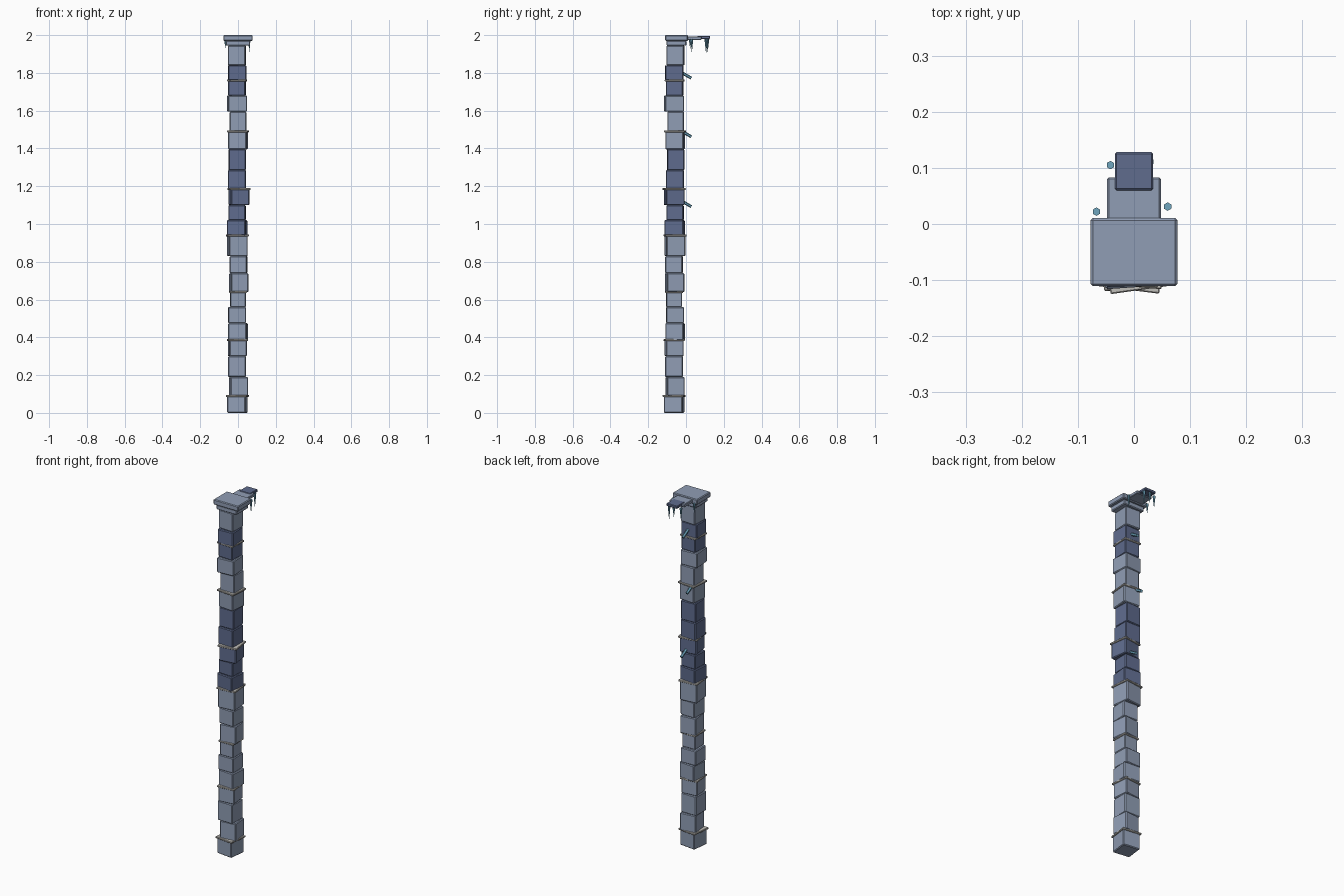
import bpy
from math import radians
from mathutils import Vector

cube = bpy.data.objects.get("Cube")
if cube:
    bpy.data.objects.remove(cube, do_unlink=True)


def material(name, colour):
    mat = bpy.data.materials.new(name)
    mat.use_nodes = True
    mat.diffuse_color = (*colour, 1)
    mat.node_tree.nodes["Principled BSDF"].inputs["Base Color"].default_value = (*colour, 1)
    return mat


light_stone = material("light slate stone", (0.28, 0.34, 0.46))
dark_stone = material("dark slate stone", (0.115, 0.15, 0.27))
pale_rim = material("pale ledge", (0.52, 0.51, 0.48))
ice = material("blue ice", (0.16, 0.38, 0.52))


def slab(name, centre, size, mat, yaw=0, bevel=0.004):
    """Bevelled box, turned about the vertical."""
    bpy.ops.mesh.primitive_cube_add(size=1, location=centre, rotation=(0, 0, radians(yaw)))
    obj = bpy.context.object
    obj.name = name
    obj.scale = size
    bpy.ops.object.transform_apply(location=False, rotation=False, scale=True)
    mod = obj.modifiers.new("soft edges", 'BEVEL')
    mod.width = bevel
    mod.segments = 1
    obj.data.materials.append(mat)
    return obj


def spike(name, start, end, radius, tip_radius):
    """Six-sided spike running from start to end."""
    start, end = Vector(start), Vector(end)
    axis = end - start
    bpy.ops.mesh.primitive_cone_add(vertices=6, radius1=radius, radius2=tip_radius,
                                    depth=axis.length, location=(start + end) / 2)
    obj = bpy.context.object
    obj.name = name
    obj.rotation_euler = axis.to_track_quat('Z', 'Y').to_euler()
    obj.data.materials.append(ice)
    return obj


# Stacked column blocks: top height, centre x, centre y, width, yaw
blocks = [
    (0.09, -0.003, -0.063, 0.098, -7), (0.19, 0.003, -0.058, 0.092, 6),
    (0.30, -0.005, -0.063, 0.094, -1), (0.385, -0.003, -0.063, 0.092, 6),
    (0.475, 0, -0.058, 0.096, -5), (0.56, -0.005, -0.058, 0.094, 1),
    (0.64, 0, -0.063, 0.083, 1), (0.74, 0.004, -0.06, 0.092, 7),
    (0.83, 0.003, -0.063, 0.09, -3), (0.94, -0.003, -0.058, 0.1, 6),
    (1.02, -0.005, -0.06, 0.1, -6), (1.10, -0.005, -0.058, 0.09, -2),
    (1.185, 0.005, -0.063, 0.098, 8), (1.285, -0.005, -0.058, 0.095, -1),
    (1.395, -0.005, -0.055, 0.09, 2), (1.49, 0, -0.058, 0.096, -5),
    (1.595, 0, -0.055, 0.088, 0), (1.68, -0.005, -0.063, 0.1, 4),
    (1.76, -0.005, -0.06, 0.09, -3), (1.84, -0.005, -0.063, 0.095, 2),
    (1.945, -0.005, -0.055, 0.092, -3),
]
dark_blocks = {10, 11, 12, 13, 14, 18, 19}
bottom = 0
for i, (top, x, y, width, yaw) in enumerate(blocks):
    mat = dark_stone if i in dark_blocks else light_stone
    slab(f"column_block_{i + 1}", (x, y, (bottom + top) / 2),
         (width, width, top - bottom), mat, yaw)
    # Thin rim on every third block
    if i % 3 == 0 and i < len(blocks) - 1:
        slab(f"ledge_{i // 3 + 1}", (x, y, top), (width * 1.12, width * 1.12, 0.01),
             pale_rim, yaw, 0.002)
    bottom = top

# Capital and the stepped platform behind it
slab("capital_lower", (0, -0.051, 1.9575), (0.128, 0.105, 0.027), light_stone)
slab("capital_upper", (0, -0.05, 1.985), (0.155, 0.121, 0.03), light_stone)
slab("platform_inner", (0, 0.04, 1.984), (0.096, 0.086, 0.018), light_stone, bevel=0.003)
slab("platform_outer", (0, 0.094, 1.988), (0.068, 0.068, 0.016), dark_stone, bevel=0.003)

# Hanging icicles: x, y, length
icicles = [(-0.067, 0.022, 0.045), (0.06, 0.031, 0.065), (-0.042, 0.105, 0.06),
           (0.028, 0.111, 0.075), (-0.005, 0.116, 0.05)]
for i, (x, y, length) in enumerate(icicles):
    spike(f"icicle_{i + 1}", (x, y, 1.98), (x, y, 1.975 - length), 0.0075, 0.0005)

# Slanting ice pegs on the back
for i, (x, z) in enumerate([(0.01, 1.11), (-0.025, 1.48), (0, 1.79)]):
    spike(f"ice_peg_{i + 1}", (x, -0.02, z + 0.01), (x, 0.028, z - 0.018), 0.008, 0.008)
